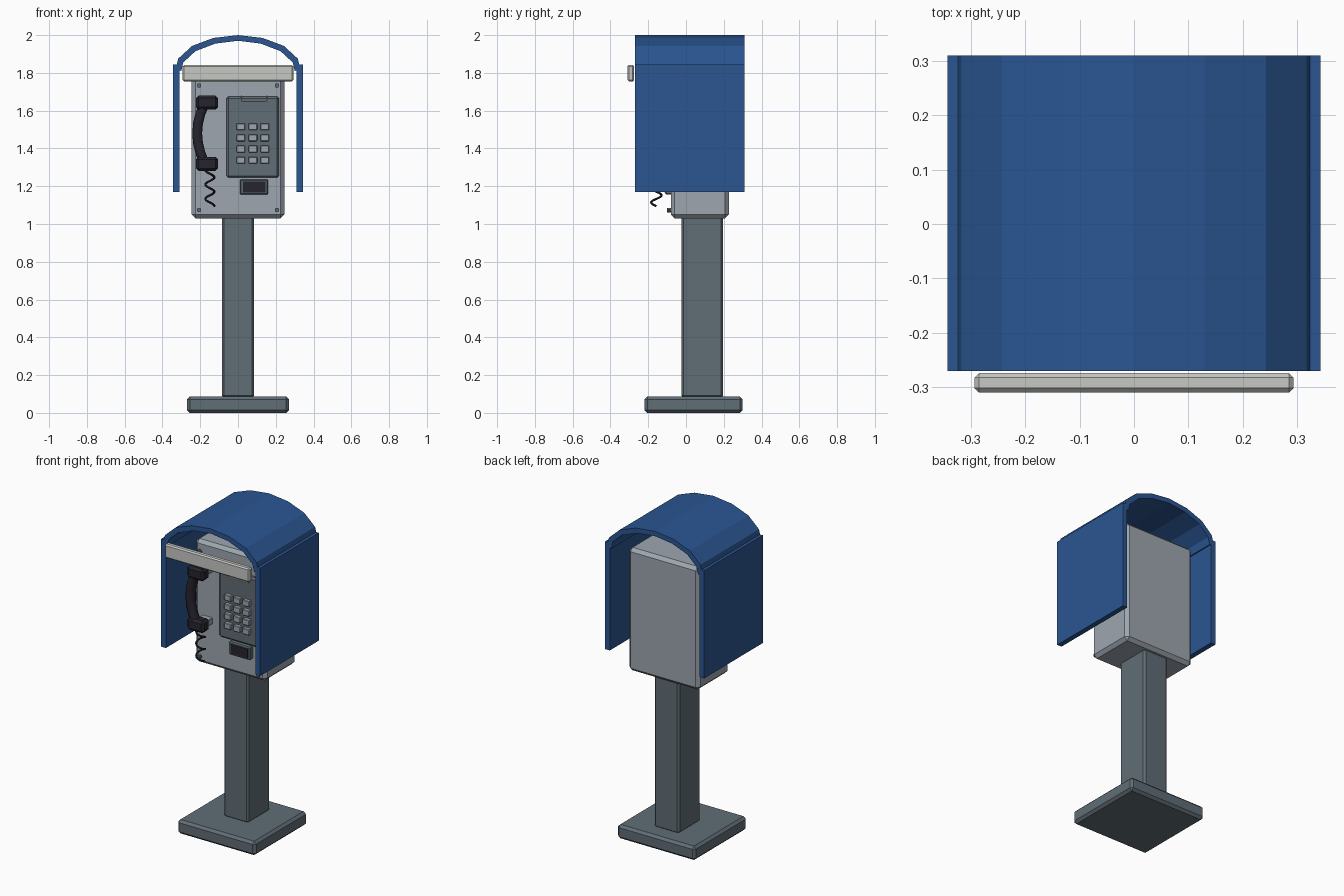
import bpy
import bmesh
import math
from mathutils import Matrix

cube = bpy.data.objects.get("Cube")
if cube:
    bpy.data.objects.remove(cube, do_unlink=True)


def material(name, rgb):
    mat = bpy.data.materials.new(name)
    mat.use_nodes = True
    mat.diffuse_color = (*rgb, 1)
    mat.node_tree.nodes["Principled BSDF"].inputs["Base Color"].default_value = (*rgb, 1)
    return mat


BLUE = material("hood blue", (0.024, 0.093, 0.29))
GREY = material("housing grey", (0.337, 0.381, 0.429))
SLATE = material("slate metal", (0.117, 0.153, 0.181))
PALE = material("pale sign", (0.565, 0.578, 0.552))
BLACK = material("black plastic", (0.019, 0.017, 0.026))


def finish(name, bm, mat, bevel=0):
    bmesh.ops.recalc_face_normals(bm, faces=bm.faces)
    mesh = bpy.data.meshes.new(name)
    bm.to_mesh(mesh)
    bm.free()
    mesh.materials.append(mat)
    obj = bpy.data.objects.new(name, mesh)
    bpy.context.collection.objects.link(obj)
    if bevel:
        mod = obj.modifiers.new("edge bevel", "BEVEL")
        mod.width = bevel
        mod.segments = 1
    return obj


def box(name, x, y, z, mat, bevel=0):
    """Box given by its (low, high) range on each axis."""
    bm = bmesh.new()
    bmesh.ops.create_cube(bm, size=1)
    for v in bm.verts:
        for i, (lo, hi) in enumerate((x, y, z)):
            v.co[i] = lo if v.co[i] < 0 else hi
    return finish(name, bm, mat, bevel)


def tube(name, points, radius, resolution, mat):
    """Round bar swept along a path, turned into a mesh."""
    curve = bpy.data.curves.new(name, "CURVE")
    curve.dimensions = "3D"
    curve.bevel_depth = radius
    curve.bevel_resolution = resolution
    curve.use_fill_caps = True
    spline = curve.splines.new("POLY")
    spline.points.add(len(points) - 1)
    for p, co in zip(spline.points, points):
        p.co = (*co, 1)
    curve.materials.append(mat)
    obj = bpy.data.objects.new(name, curve)
    bpy.context.collection.objects.link(obj)
    bpy.ops.object.select_all(action="DESELECT")
    obj.select_set(True)
    bpy.context.view_layer.objects.active = obj
    bpy.ops.object.convert(target="MESH")
    return bpy.context.object


# Stand
box("base_plate", (-0.27, 0.27), (-0.22, 0.30), (0, 0.087), SLATE, 0.015)
box("post", (-0.086, 0.086), (-0.024, 0.196), (0.08, 1.04), SLATE, 0.012)

# Phone housing and its corner screws
box("housing", (-0.245, 0.245), (-0.08, 0.227), (1.03, 1.80), GREY, 0.02)
for x in (-0.206, 0.206):
    for z in (1.074, 1.733):
        bm = bmesh.new()
        place = Matrix.Translation((x, -0.088, z)) @ Matrix.Rotation(math.pi / 2, 4, "X")
        bmesh.ops.create_cone(bm, cap_ends=True, segments=10, radius1=0.012,
                              radius2=0.012, depth=0.024, matrix=place)
        finish("housing_screw", bm, SLATE)

# Hood: two side panels and a faceted arch
for side, x in (("left", (0.311, 0.343)), ("right", (-0.343, -0.311))):
    box("hood_panel_" + side, x, (-0.27, 0.31), (1.17, 1.845), BLUE)
outer = [(0.33, 1.82), (0.317, 1.875), (0.243, 1.943), (0.13, 1.985), (0, 2.0)]
inner = [(0.30, 1.81), (0.29, 1.855), (0.225, 1.915), (0.12, 1.955), (0, 1.97)]


def full_arch(half):
    return half + [(-x, z) for x, z in reversed(half[:-1])]


bm = bmesh.new()
rings = []
for ox, iz in zip(full_arch(outer), full_arch(inner)):
    rings.append([bm.verts.new((x, y, z)) for (x, z), y in
                  ((ox, -0.27), (ox, 0.31), (iz, 0.31), (iz, -0.27))])
for a, b in zip(rings, rings[1:]):
    for i in range(4):
        j = (i + 1) % 4
        bm.faces.new((a[i], a[j], b[j], b[i]))
bm.faces.new(rings[0])
bm.faces.new(rings[-1])
finish("hood_arch", bm, BLUE)

# Blank sign across the front
box("sign", (-0.293, 0.293), (-0.31, -0.274), (1.755, 1.842), PALE, 0.008)

# Keypad panel with buttons and a card holder
box("keypad_panel", (-0.061, 0.217), (-0.105, -0.07), (1.245, 1.675), SLATE, 0.01)
for x in (0.015, 0.079, 0.142):
    for row in range(4):
        z = 1.515 - row * 0.059
        box("key", (x - 0.023, x + 0.023), (-0.128, -0.10),
            (z - 0.018, z + 0.018), GREY, 0.003)
box("card_holder_bar", (0.016, 0.157), (-0.125, -0.10), (1.645, 1.652), PALE)
for x in (0.016, 0.151):
    box("card_holder_side", (x, x + 0.006), (-0.125, -0.10), (1.645, 1.68), PALE)

# Coin return: frame around a dark opening
box("coin_return", (0.01, 0.16), (-0.11, -0.07), (1.155, 1.236), SLATE, 0.006)
box("coin_opening", (0.026, 0.146), (-0.113, -0.106), (1.166, 1.225), BLACK)

# Handset with cradle rests
for part, z in (("earpiece", 1.643), ("mouthpiece", 1.318)):
    box(part, (-0.222, -0.106), (-0.195, -0.125), (z - 0.038, z + 0.038), BLACK, 0.014)
    box("cradle_" + part, (-0.19, -0.12), (-0.13, -0.07), (z - 0.02, z + 0.02), GREY, 0.004)
grip = []
for i in range(7):
    t = -1 + i / 3
    grip.append((-0.216 + 0.04 * t * t, -0.16, 1.48 + 0.16 * t))
tube("handset_grip", grip, 0.03, 1, BLACK)

# Coiled cord hanging from the mouthpiece
coil = []
for i in range(49):
    t = i / 48
    a = math.pi + t * 2.5 * math.tau
    coil.append((-0.149 + 0.024 * math.cos(a), -0.157 + 0.028 * math.sin(a), 1.285 - 0.19 * t))
tube("cord", coil, 0.006, 1, BLACK)
bpy.ops.object.shade_smooth_by_angle()
